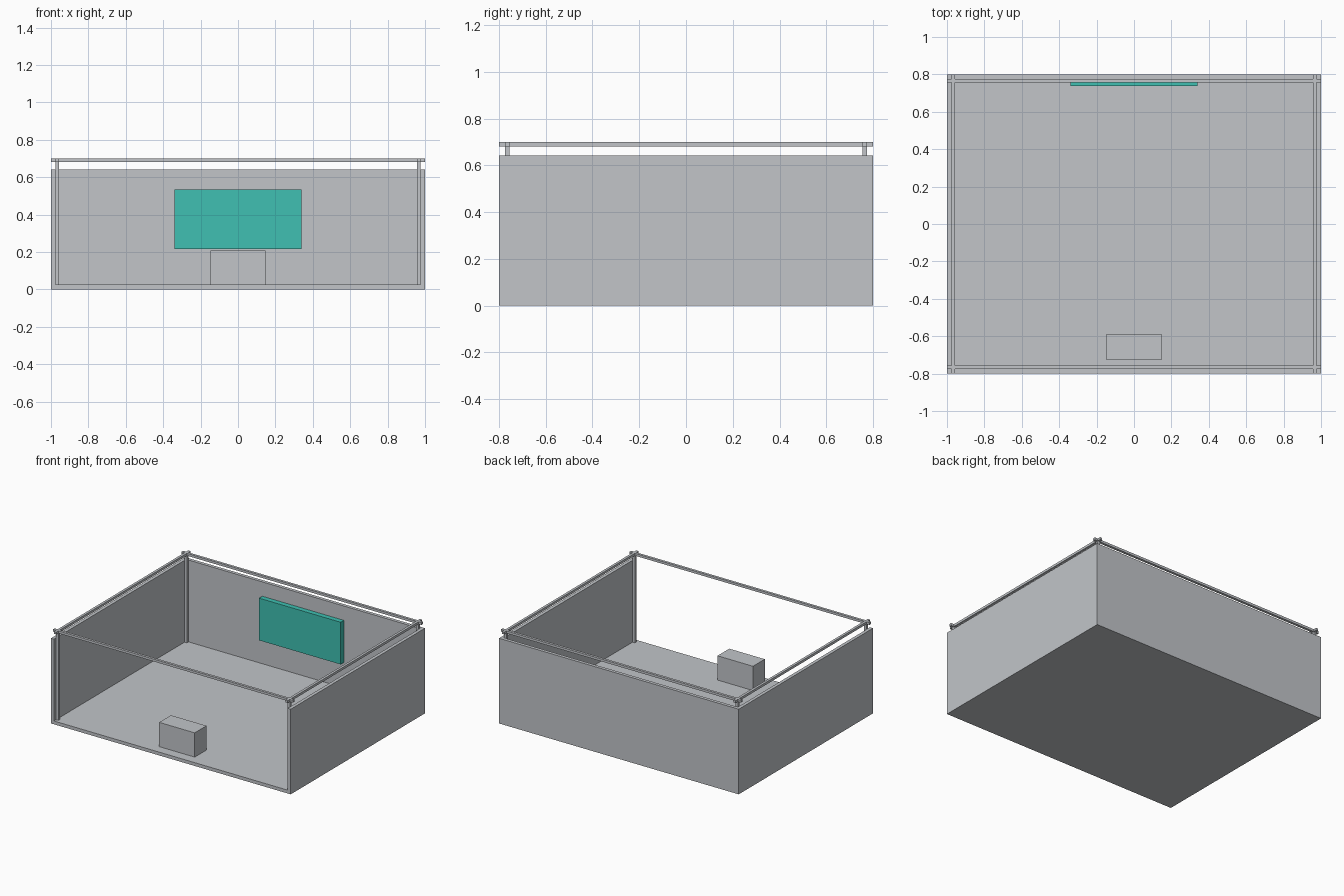
import bpy

if "Cube" in bpy.data.objects:
    bpy.data.objects.remove(bpy.data.objects["Cube"])


def material(name, color):
    m = bpy.data.materials.new(name)
    m.diffuse_color = (*color, 1)
    m.use_nodes = True
    m.node_tree.nodes["Principled BSDF"].inputs["Base Color"].default_value = m.diffuse_color
    return m


GREY = material("light_grey", (0.539, 0.558, 0.584))
TEAL = material("teal", (0.05, 0.53, 0.445))


def box(name, x, y, z, mat=GREY):
    """Axis-aligned box from (min, max) pairs."""
    bpy.ops.mesh.primitive_cube_add(size=1)
    ob = bpy.context.object
    ob.name = ob.data.name = name
    for v in ob.data.vertices:
        v.co = [r[0] if c < 0 else r[1] for c, r in zip(v.co, (x, y, z))]
    ob.data.materials.append(mat)
    return ob


W, D, H, T = 1.0, 0.8, 0.642, 0.025   # half width, half depth, wall height, wall thickness
BAR = 0.019                           # thickness of posts and rails
RAIL_Z = (0.682, 0.70)

# room shell, open at the front and top
box("floor", (-W + T, W - T), (-D, D - T), (0, T))
box("back_wall", (-W + T, W - T), (D - T, D), (0, H))


def span(side, outer):
    """Bar-wide range just inside the wall on the given side."""
    return tuple(sorted((side * (outer - T), side * (outer - T - BAR))))


for sx, label in ((-1, "left"), (1, "right")):
    wall_x = tuple(sorted((sx * W, sx * (W - T))))
    box(label + "_wall", wall_x, (-D, D), (0, H))
    # overhead rail running front to back
    box(label + "_rail", span(sx, W), (-D, D), RAIL_Z)
    # corner posts
    for sy, end in ((-1, "front"), (1, "back")):
        box(f"{end}_{label}_post", span(sx, W), span(sy, D), (T, RAIL_Z[0]))

# overhead rails running side to side
for sy, end in ((-1, "front"), (1, "back")):
    box(end + "_rail", (-W, W), span(sy, D), RAIL_Z)

# counter near the front and panel on the back wall
box("counter", (-0.148, 0.148), (-0.727, -0.587), (T, 0.208))
box("wall_panel", (-0.34, 0.34), (0.737, D - T), (0.216, 0.534), TEAL)
